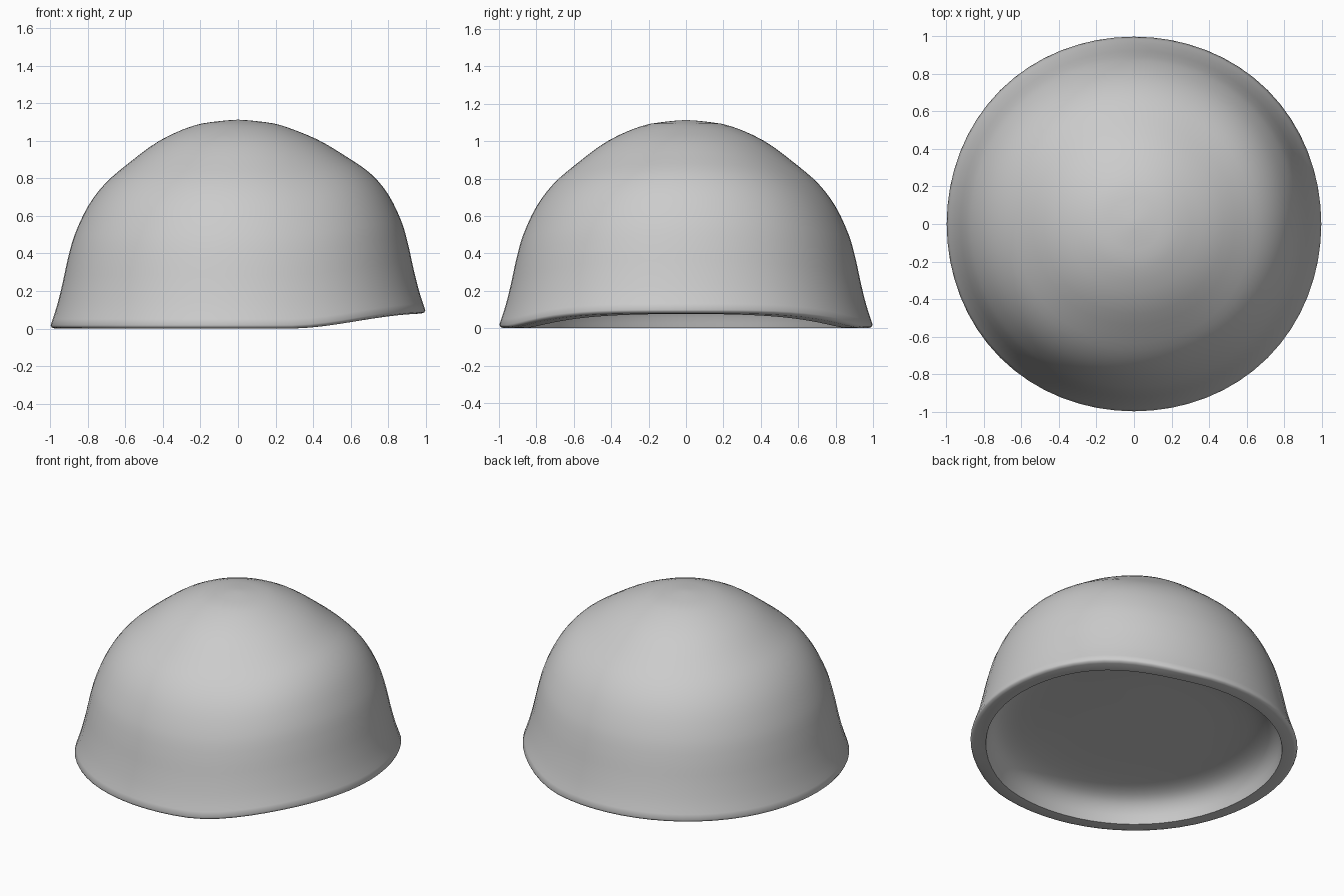
import bpy, bmesh, math
from mathutils import Vector

if "Cube" in bpy.data.objects:
    bpy.data.objects.remove(bpy.data.objects["Cube"])

SEGMENTS = 64

# (radius, height) profiles of the shell
OUTER = [(0.998, 0.018), (0.965, 0.12), (0.935, 0.24), (0.907, 0.37), (0.87, 0.50), (0.80, 0.65),
         (0.71, 0.77), (0.59, 0.875), (0.42, 1.0), (0.24, 1.08), (0.10, 1.105), (0.0, 1.113)]
RIM = [(0.992, 0.006), (0.975, 0.0)]
INNER = [(0.905, 0.0), (0.88, 0.08), (0.83, 0.14), (0.74, 0.175), (0.60, 0.19)]


def smooth_curve(points, steps=3):
    """Catmull-Rom curve through the profile points."""
    p = [Vector(q) for q in points]
    p = [2 * p[0] - p[1]] + p + [2 * p[-1] - p[-2]]
    out = []
    for a, b, c, d in zip(p, p[1:], p[2:], p[3:]):
        for i in range(steps):
            t = i / steps
            out.append(0.5 * (2 * b + (c - a) * t + (2 * a - 5 * b + 4 * c - d) * t ** 2
                              + (3 * b - a - 3 * c + d) * t ** 3))
    return out + [p[-2]]


def brow_lift(x):
    """The rim rises toward +x."""
    t = min(max((x - 0.27) / 0.73, 0), 1)
    return 0.08 * t * t * (3 - 2 * t)


# Helmet shell: outer dome, rounded rim, inner wall and shallow flat lining
profile = smooth_curve(OUTER)[::-1] + [Vector(q) for q in RIM] + smooth_curve(INNER)
profile += [Vector((r, 0.19)) for r in (0.4, 0.2, 0.0)]
bm = bmesh.new()
verts = [bm.verts.new((max(r, 0), 0, z)) for r, z in profile]
edges = [bm.edges.new(pair) for pair in zip(verts, verts[1:])]
bmesh.ops.spin(bm, geom=verts + edges, cent=(0, 0, 0), axis=(0, 0, 1),
               angle=math.tau, steps=SEGMENTS, use_duplicate=False)
bmesh.ops.remove_doubles(bm, verts=bm.verts, dist=0.0005)
for v in bm.verts:
    # Slightly fuller on the diagonals, then lifted at the brow
    bulge = 1 + 0.01 * math.sin(2 * math.atan2(v.co.y, v.co.x)) ** 2
    v.co.x *= bulge
    v.co.y *= bulge
    v.co.z += brow_lift(v.co.x)
bmesh.ops.recalc_face_normals(bm, faces=bm.faces)
mesh = bpy.data.meshes.new("helmet_shell")
bm.to_mesh(mesh)
bm.free()

shell = bpy.data.objects.new("helmet_shell", mesh)
bpy.context.collection.objects.link(shell)
bpy.context.view_layer.objects.active = shell
shell.select_set(True)
bpy.ops.object.shade_smooth_by_angle(angle=math.radians(50))
